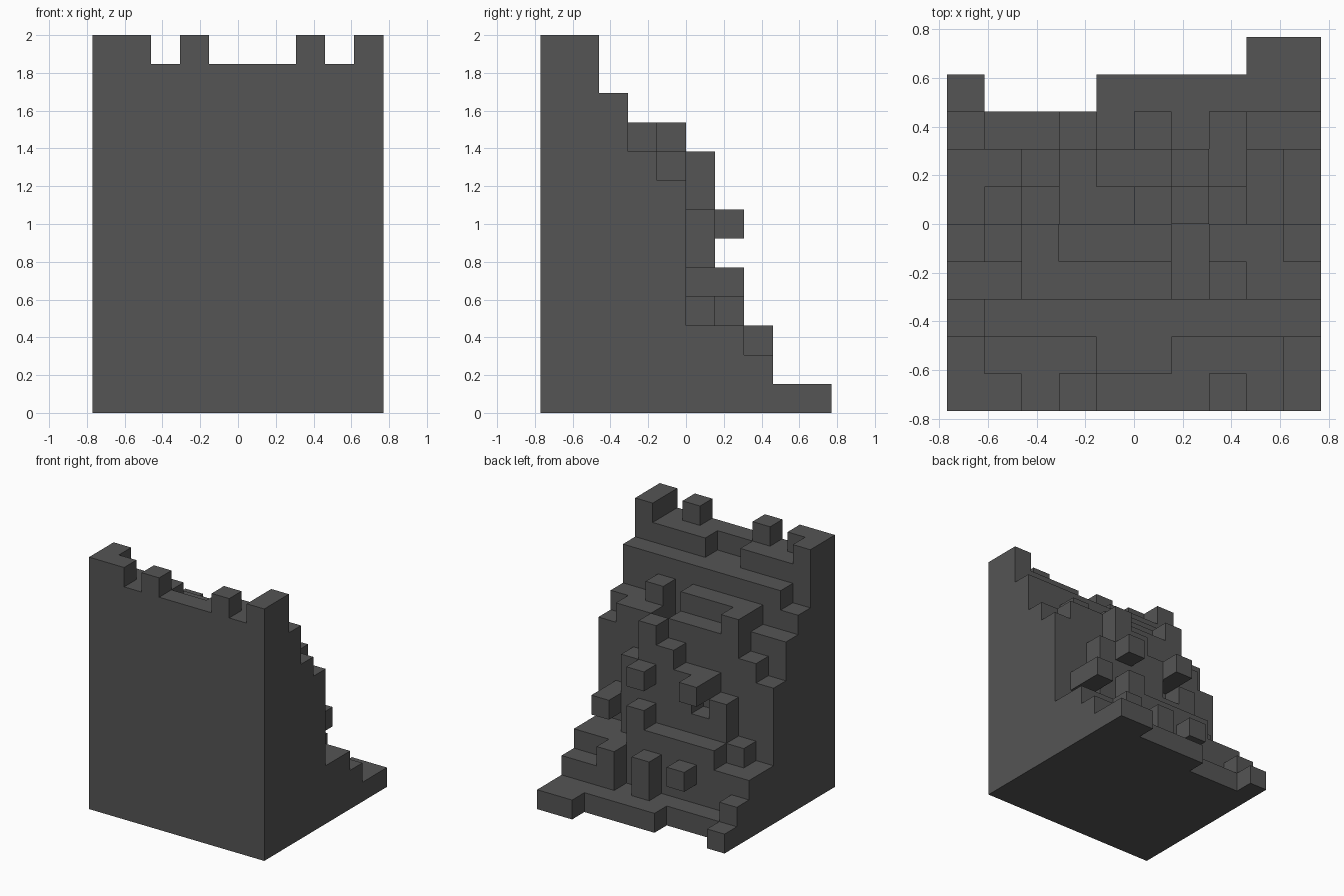
import bpy, bmesh
from mathutils import Vector

cube = bpy.data.objects.get("Cube")
if cube:
    bpy.data.objects.remove(cube, do_unlink=True)

CELL = 2 / 13          # edge of one block
NX, NY = 10, 10

# Depth of each course in blocks, measured back from the flat front.
# One string per course from the ground up, one digit per column from -x to +x (a = 10).
COURSES = [
    "98889999aa",
    "8777787888",
    "7778787877",
    "5677777655",
    "5566667675",
    "5565666655",
    "5557667655",
    "4555566555",
    "4455556554",
    "3354443433",
    "2333333333",
    "2222112222",
    "2101000102",
]

# Fill the blocks
filled = set()
for z, course in enumerate(COURSES):
    for x, depth in enumerate(course):
        filled.update((x, y, z) for y in range(int(depth, 16)))

# Short trench behind one raised block
filled -= {(6, 3, 8), (6, 4, 8)}

# Stone material
stone = bpy.data.materials.new("dark_grey_stone")
stone.use_nodes = True
colour = (0.09, 0.09, 0.09, 1)
stone.diffuse_color = colour
bsdf = stone.node_tree.nodes["Principled BSDF"]
bsdf.inputs["Base Color"].default_value = colour
bsdf.inputs["Roughness"].default_value = 0.9

# Skin only the exposed sides of the blocks
bm = bmesh.new()
for cell in filled:
    centre = Vector(cell) + Vector((0.5, 0.5, 0.5))
    for axis in range(3):
        for sign in (-1, 1):
            step = [0, 0, 0]
            step[axis] = sign
            if tuple(c + s for c, s in zip(cell, step)) in filled:
                continue
            n = Vector(step)
            u = Vector((0, 0, 0))
            u[(axis + 1) % 3] = 1
            v = n.cross(u)
            corners = [(-1, -1), (1, -1), (1, 1), (-1, 1)]
            verts = []
            for a, b in corners:
                p = centre + (n + u * a + v * b) * 0.5
                verts.append(bm.verts.new((p - Vector((NX / 2, NY / 2, 0))) * CELL))
            bm.faces.new(verts)
bmesh.ops.remove_doubles(bm, verts=bm.verts, dist=0.001)

mesh = bpy.data.meshes.new("stepped_cliff_wall")
bm.to_mesh(mesh)
bm.free()
mesh.materials.append(stone)
wall = bpy.data.objects.new("stepped_cliff_wall", mesh)
bpy.context.collection.objects.link(wall)
